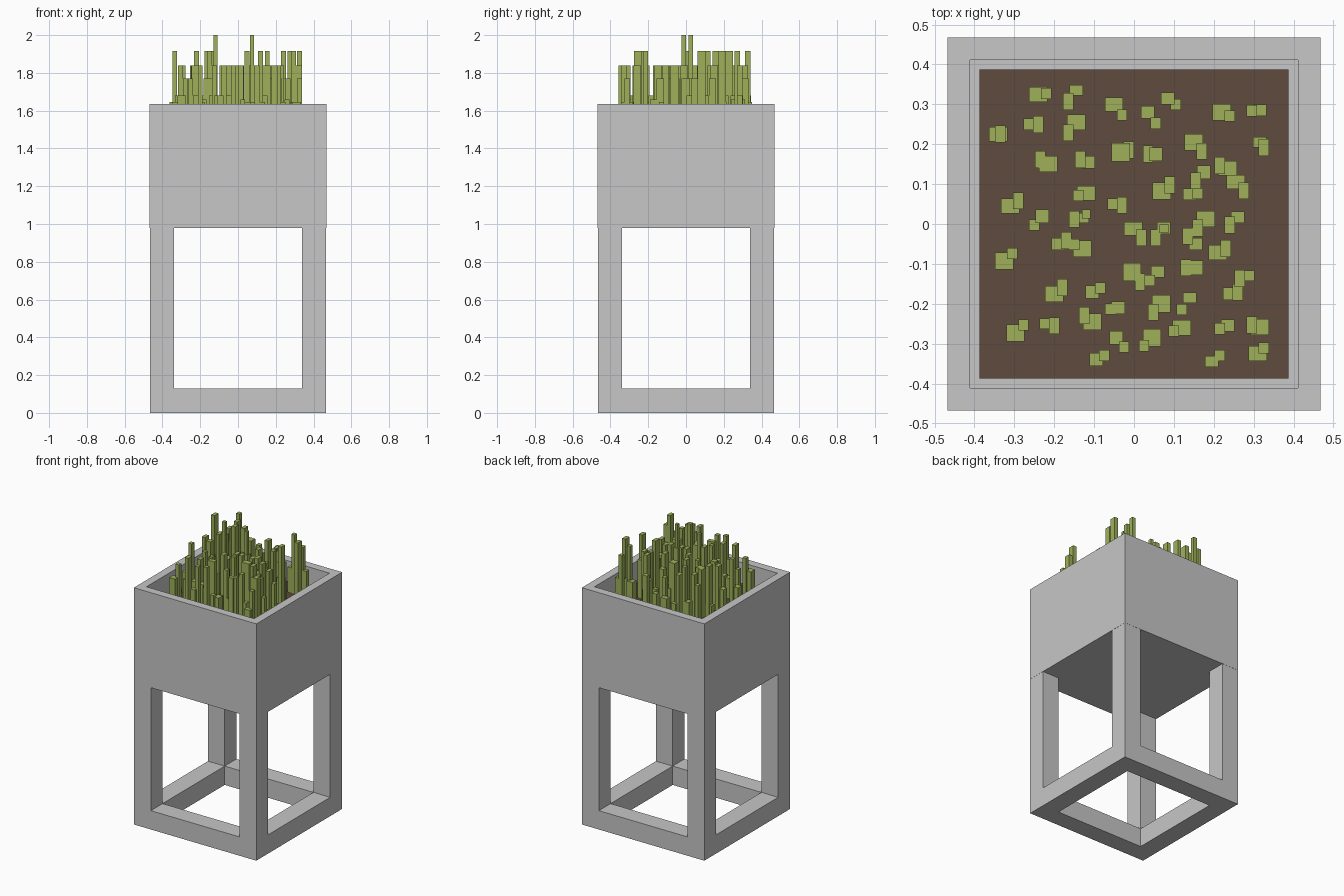
import bpy, bmesh, random
from mathutils import Matrix, Vector

if "Cube" in bpy.data.objects:
    bpy.data.objects.remove(bpy.data.objects["Cube"])

random.seed(7)
HALF, LEG, RAIL = 0.467, 0.128, 0.13
BOX_Z, TOP_Z, SOIL_Z, INNER = 0.98, 1.636, 1.505, 0.388


def material(name, rgb):
    m = bpy.data.materials.new(name)
    m.diffuse_color = (*rgb, 1)
    m.use_nodes = True
    m.node_tree.nodes["Principled BSDF"].inputs["Base Color"].default_value = m.diffuse_color
    return m


concrete = material("light grey", (0.57, 0.57, 0.57))
earth = material("soil brown", (0.112, 0.069, 0.048))
green = material("grass green", (0.342, 0.434, 0.102))


def add_box(bm, lo, hi):
    lo, hi = Vector(lo), Vector(hi)
    mat = Matrix.Translation((lo + hi) / 2) @ Matrix.Diagonal((*(hi - lo), 1))
    return bmesh.ops.create_cube(bm, size=1, matrix=mat)["verts"]


def finish(bm, name, mat):
    me = bpy.data.meshes.new(name)
    bm.to_mesh(me)
    bm.free()
    me.materials.append(mat)
    ob = bpy.data.objects.new(name, me)
    bpy.context.collection.objects.link(ob)
    return ob


# Four corner legs
bm = bmesh.new()
for sx in (-1, 1):
    for sy in (-1, 1):
        x, y = sorted((sx * HALF, sx * (HALF - LEG))), sorted((sy * HALF, sy * (HALF - LEG)))
        add_box(bm, (x[0], y[0], 0), (x[1], y[1], BOX_Z))
finish(bm, "legs", concrete)

# Bottom rails between the legs
bm = bmesh.new()
r = HALF - LEG
for s in (-1, 1):
    a, b = sorted((s * HALF, s * r))
    add_box(bm, (-r, a, 0), (r, b, RAIL))
    add_box(bm, (a, -r, 0), (b, r, RAIL))
finish(bm, "bottom_rails", concrete)

# Planter box with a recessed top
bm = bmesh.new()
W = HALF + 0.001
add_box(bm, (-W, -W, BOX_Z), (W, W, TOP_Z))
bm.faces.ensure_lookup_table()
top = max(bm.faces, key=lambda f: f.calc_center_median().z)
bmesh.ops.inset_region(bm, faces=[top], thickness=W - INNER)
ext = bmesh.ops.extrude_discrete_faces(bm, faces=[top])["faces"]
bmesh.ops.translate(bm, verts=ext[0].verts, vec=(0, 0, SOIL_Z - 0.02 - TOP_Z))
finish(bm, "planter_box", concrete)

# Soil
bm = bmesh.new()
add_box(bm, (-INNER, -INNER, SOIL_Z - 0.02), (INNER, INNER, SOIL_Z))
finish(bm, "soil", earth)

# Grass clumps: one thick blade each, plus thinner neighbours
clumps = [
    (-.24, .325), (-.145, .335), (-.05, .30), (.035, .28), (.22, .28), (.315, .285),
    (-.34, .225), (-.26, .25), (-.145, .255), (.085, .315), (.15, .205), (.315, .205),
    (-.215, .15), (-.115, .155), (-.033, .18), (.055, .175), (.235, .14), (.175, .13),
    (-.31, .045), (-.23, .02), (-.12, .077), (-.05, .05), (.07, .083), (.14, .075),
    (.255, .105), (-.13, .015), (-.002, -.012), (.075, -.01), (.18, .013), (.26, .017),
    (-.325, -.093), (-.19, -.05), (-.13, -.062), (.155, -.05), (.21, -.072), (.285, -.13),
    (-.2, -.175), (-.105, -.17), (-.005, -.12), (.06, -.12), (.15, -.11), (.14, -.185),
    (-.297, -.273), (-.22, -.25), (-.105, -.245), (-.04, -.21), (.068, -.2), (.24, -.175),
    (.045, -.285), (.235, -.255), (.315, -.258), (-.045, -.285), (.12, -.26), (-.095, -.34),
    (.31, -.325), (.195, -.345)]


def blade(bm, x, y, wx, wy, z):
    add_box(bm, (x - wx / 2, y - wy / 2, SOIL_Z - 0.01), (x + wx / 2, y + wy / 2, z))


bm = bmesh.new()
for i, (x, y) in enumerate(clumps):
    w = 0.046 if i % 2 == 0 else 0.034
    blade(bm, x, y, w, w * random.uniform(0.75, 1), random.choice((1.645, 1.68, 1.77, 1.84)))
    # thin companion, kept inside the tuft's outer limit
    dx, dy = random.choice((-1, 1)) * 0.02, random.uniform(-0.03, 0.02)
    cx, cy = max(-.335, min(.325, x + dx)), max(-.33, min(.335, y + dy))
    blade(bm, cx, cy, 0.026, random.choice((0.028, 0.042)),
          random.choice((1.66, 1.77, 1.84, 1.84, 1.915)))
# Two tallest blades
for x, y in ((-.12, .025), (.075, -.012)):
    blade(bm, x, y, 0.022, 0.022, 2.0)
finish(bm, "grass", green)
